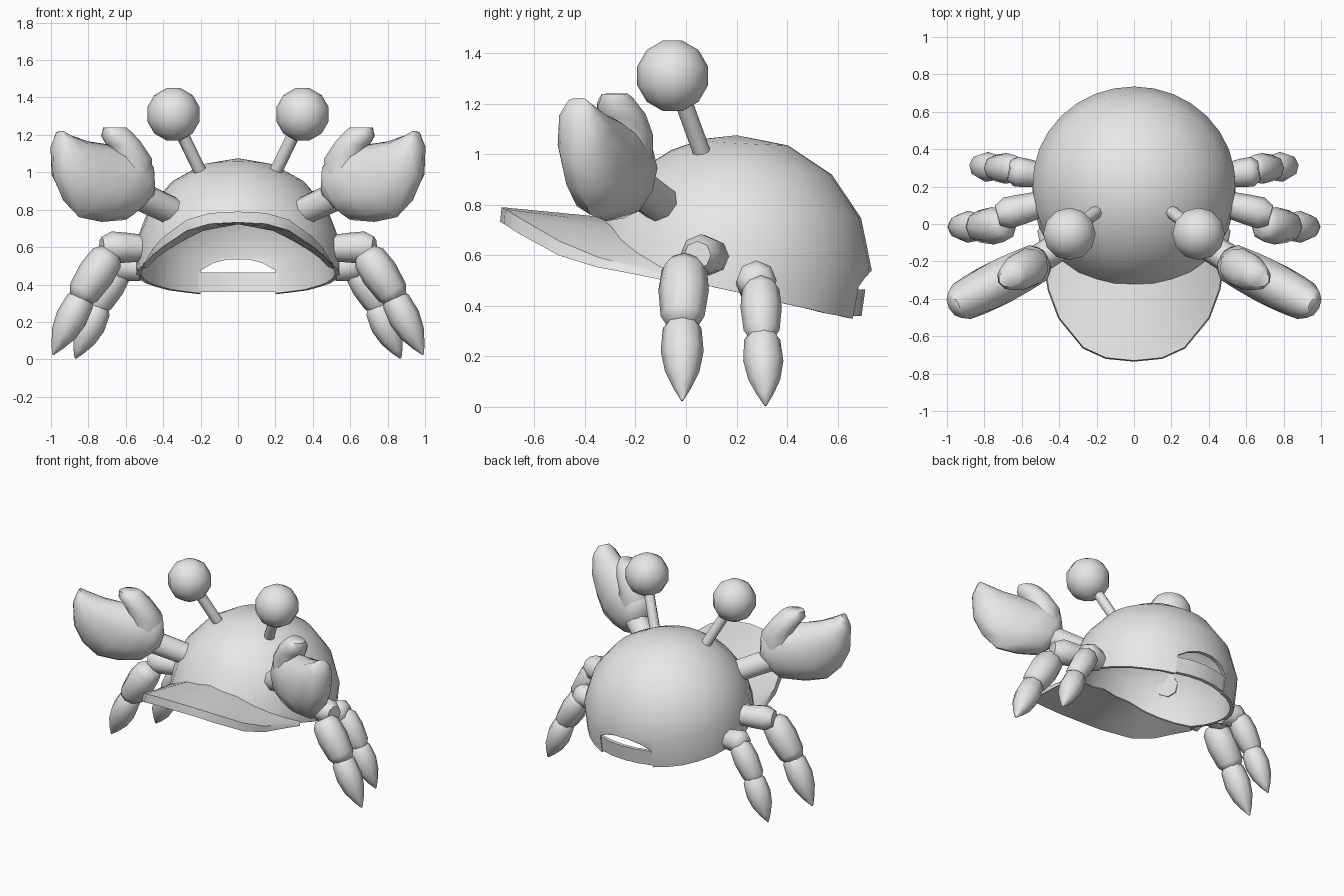
import bpy, bmesh, math
from mathutils import Vector

if "Cube" in bpy.data.objects:
    bpy.data.objects.remove(bpy.data.objects["Cube"])

grey = bpy.data.materials.new("plain grey")
grey.diffuse_color = (0.8, 0.8, 0.8, 1)
grey.use_nodes = True
grey.node_tree.nodes["Principled BSDF"].inputs["Base Color"].default_value = grey.diffuse_color


def make(name, verts, faces, up=None, mirror=False, solid=0, cutter=None, angle=40):
    """Mesh object; up(face) says whether a face of an open sheet points outward."""
    me = bpy.data.meshes.new(name)
    bm = bmesh.new()
    vs = [bm.verts.new(v) for v in verts]
    for f in faces:
        bm.faces.new([vs[i] for i in f])
    bmesh.ops.remove_doubles(bm, verts=bm.verts, dist=1e-4)
    bmesh.ops.recalc_face_normals(bm, faces=bm.faces)
    if up:
        bm.normal_update()
        for f in bm.faces:
            if not up(f):
                f.normal_flip()
    bm.to_mesh(me)
    bm.free()
    me.materials.append(grey)
    ob = bpy.data.objects.new(name, me)
    bpy.context.collection.objects.link(ob)
    if solid:
        m = ob.modifiers.new("thickness", 'SOLIDIFY')
        m.thickness, m.offset = solid, -1
    if cutter:
        m = ob.modifiers.new("cut", 'BOOLEAN')
        m.object, m.operation, m.solver = cutter, 'DIFFERENCE', 'EXACT'
    if mirror:
        m = ob.modifiers.new("mirror", 'MIRROR')
        m.use_mirror_merge = False
    bpy.ops.object.select_all(action='DESELECT')
    ob.select_set(True)
    bpy.context.view_layer.objects.active = ob
    if ob.modifiers:
        bpy.ops.object.convert(target='MESH')
    bpy.ops.object.shade_smooth_by_angle(angle=math.radians(angle))
    return ob


def loft(name, rings, **kw):
    """Closed tube through equal rings of points, capped at both ends."""
    n = len(rings[0])
    verts = [p for r in rings for p in r]
    faces = [(i*n + j, i*n + (j+1) % n, (i+1)*n + (j+1) % n, (i+1)*n + j)
             for i in range(len(rings) - 1) for j in range(n)]
    faces += [tuple(range(n))[::-1], tuple(range(len(verts) - n, len(verts)))]
    return make(name, verts, faces, **kw)


def limb(name, a, b, r, profile, n=8):
    """Turned segment from a to b, mirrored to the other side."""
    a, b = Vector(a), Vector(b)
    q = (b - a).to_track_quat('Z', 'Y')
    rings = [[a.lerp(b, t) + q @ Vector((r*s*math.cos(2*math.pi*j/n),
                                         r*s*math.sin(2*math.pi*j/n), 0))
              for j in range(n)] for t, s in profile]
    return loft(name, rings, mirror=True, angle=62)


# Cap dome: rim height varies around the sphere, 0 = back, 8 = front
C, R, SHELL = Vector((0, 0.2, 0.54)), 0.535, 0.025
RIM = [-.377, -.36, -.32, -.25, -.161, -.07, .12, .31, .38]


def rim_angle(k):
    k = min(k, 16 - k)
    i = min(int(k), 7)
    return math.asin(RIM[i] + (RIM[i+1] - RIM[i]) * (k - i))


def on_dome(k, e):
    p = k * math.pi / 8
    front = 1.06 if math.cos(p) < 0 else 1
    return C + R * Vector((1.03*math.sin(p)*math.cos(e), front*math.cos(p)*math.cos(e),
                           math.sin(e)))


# Back opening cutter
arch = [(-.2, .2), (.2, .2), (.2, .475), (.13, .515), (.05, .535),
        (-.05, .535), (-.13, .515), (-.2, .475)]
notch = loft("opening_cutter", [[(x, y, z) for x, z in arch] for y in (.4, 1)])
notch.hide_render = True
notch.hide_viewport = True

N = 32
verts, faces = [C + Vector((0, 0, R))], []
for i in range(1, 6):
    for k in range(N):
        e = rim_angle(k / 2)
        verts.append(on_dome(k / 2, math.pi/2 + (e - math.pi/2) * i / 5))
for k in range(N):
    n = (k + 1) % N
    faces.append((0, 1 + k, 1 + n))
    faces += [(1 + N*i + k, 1 + N*(i+1) + k, 1 + N*(i+1) + n, 1 + N*i + n) for i in range(4)]
make("cap_dome", verts, faces, solid=SHELL, cutter=notch,
     up=lambda f: f.normal.dot(f.calc_center_median() - C) > 0)

# Arched brim: (outer edge x, y, z, edge height), tapering into the dome rim at the sides
edge = [(.51, -.03, .496, .006), (.48, -.2, .55, .025), (.455, -.35, .593, .04),
        (.4, -.5, .655, .055), (.27, -.66, .748, .06), (.15, -.715, .782, .058),
        (0, -.73, .79, .058)]
edge += [(-x, y, z, h) for x, y, z, h in edge[-2::-1]]
rings = []
for j, (x, y, z, h) in enumerate(edge):
    k = 5 + j * .5
    inner = on_dome(k, rim_angle(k) + .015)
    inner = C + (inner - C) * .998
    outer = Vector((x, y, z))
    low = C + (on_dome(k, rim_angle(k)) - C) * (1 - SHELL / R)
    low.z -= .012
    out_low = Vector((x * 1.012, y - .006, z - h))
    rings.append([inner.lerp(outer, t) for t in (0, .33, .67, 1)] +
                 [out_low.lerp(low, t) for t in (0, .33, .67, 1)])
loft("cap_brim", rings, angle=35)

# Strap closing the back opening
strap = []
for x in (-.21, -.1, 0, .1, .21):
    y = .695 - .9 * x * x
    strap.append([(x, y - .025, .36), (x, y, .36), (x, y + .015, .465), (x, y - .01, .465)])
loft("back_strap", strap)

# Eyes on stalks
limb("eye_stalk", (.2, .065, 1.0), (.34, -.04, 1.29), .035, [(0, 1), (1, 1)])
ball = [(.5 - .5*math.cos(t)/math.cos(math.pi/12), math.sin(t))
        for t in (math.pi*(i + .5)/6 for i in range(6))]
limb("eyeball", (.345, -.053, 1.17), (.345, -.053, 1.45), .145, ball, 12)

# Claws: elliptical sections between an upper and a lower outline point
lean = Vector((.454, .891, 0))


def claw(name, sections):
    rings = []
    for ax, az, bx, bz, d in sections:
        a, b = (Vector((x, -.2 - .51*(x - .5), z)) for x, z in ((ax, az), (bx, bz)))
        rings.append([(a + b)/2 + (a - b)/2*math.cos(t) + lean*d*math.sin(t)
                      for t in (2*math.pi*j/10 for j in range(10))])
    loft(name, rings, mirror=True, angle=55)


claw("claw_palm", [
    (.46, .94, .49, .84, .065), (.465, 1.05, .60, .745, .11), (.54, 1.12, .73, .735, .12),
    (.62, 1.12, .85, .76, .125), (.70, 1.15, .935, .85, .12), (.80, 1.165, .985, .97, .11),
    (.90, 1.2, .99, 1.13, .08), (.94, 1.222, .965, 1.205, .04)])
claw("claw_finger", [
    (.465, .96, .66, .98, .1), (.468, 1.07, .67, 1.09, .105), (.535, 1.17, .69, 1.14, .1),
    (.58, 1.225, .725, 1.19, .075), (.60, 1.24, .72, 1.238, .05)])
limb("claw_arm", (.345, -.085, .79), (.56, -.22, .89), .08, [(0, .95), (1, 1)])

# Legs: hip, shin and pointed foot
HIP = [(0, .85), (.4, .95), (.75, 1), (1, .65)]
SHIN = [(0, .6), (.13, .9), (.45, 1), (.85, .87), (1, .6)]
FOOT = [(0, .55), (.12, .9), (.4, 1), (.65, .8), (.85, .42), (1, .06)]
for name, hip, shin, foot in (
        ("front_leg", ((.52, .1, .595), (.73, .045, .60), .085),
         ((.68, -.005, .575), (.85, -.015, .32), .1), ((.825, -.015, .35), (.99, -.015, .025), .085)),
        ("rear_leg", ((.515, .265, .485), (.67, .285, .505), .08),
         ((.625, .295, .495), (.76, .3, .27), .082), ((.735, .3, .30), (.87, .315, .005), .08))):
    limb(name + "_hip", *hip, HIP)
    limb(name + "_shin", *shin, SHIN)
    limb(name + "_foot", *foot, FOOT)
